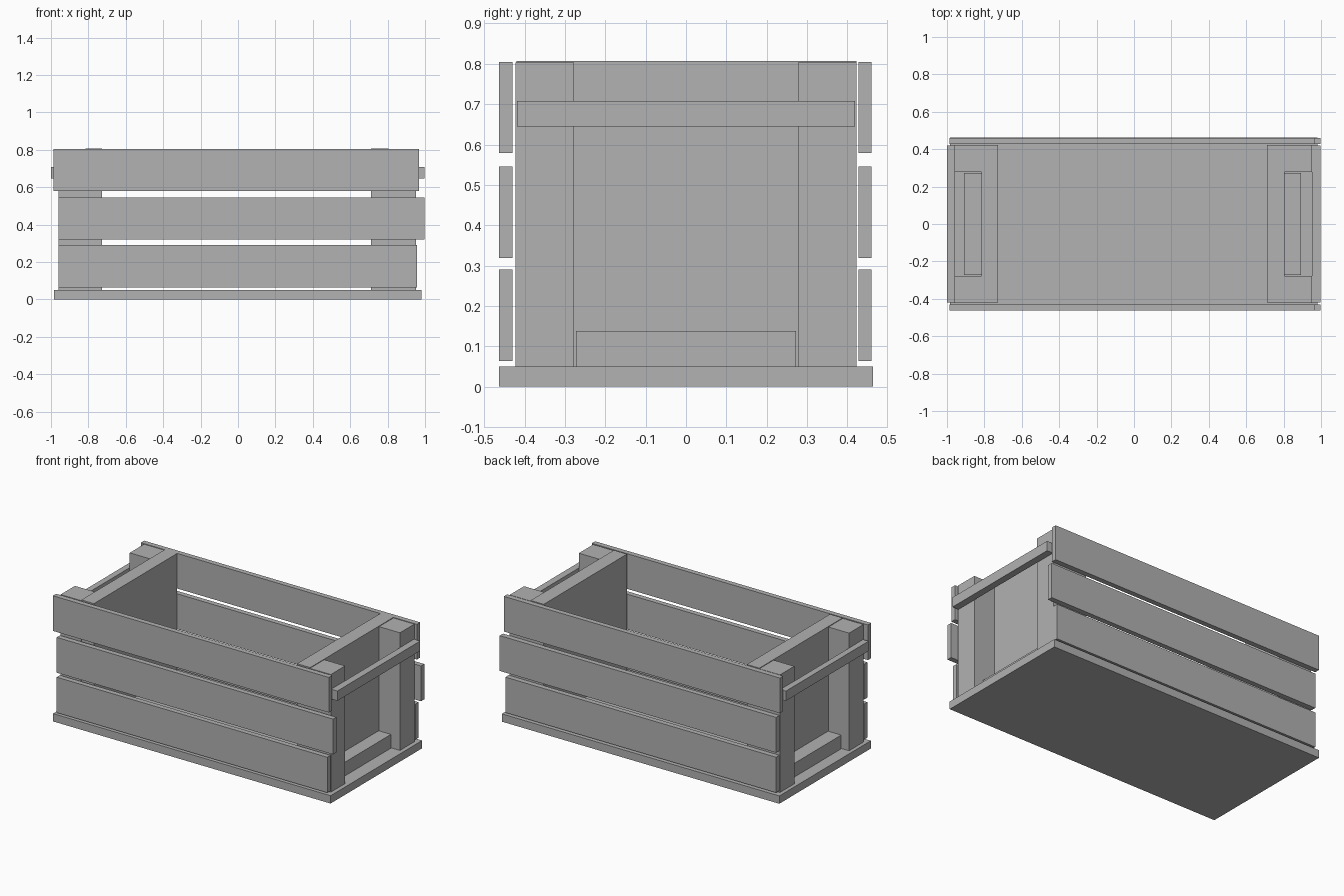
import bpy

cube = bpy.data.objects.get("Cube")
if cube:
    bpy.data.objects.remove(cube, do_unlink=True)

grey = bpy.data.materials.new("plain_grey")
grey.use_nodes = True
GREY = (0.445, 0.445, 0.445, 1)
grey.diffuse_color = GREY
grey.node_tree.nodes["Principled BSDF"].inputs["Base Color"].default_value = GREY


def board(name, x, y, z):
    """Rectangular plank spanning the given (low, high) ranges."""
    spans = (x, y, z)
    bpy.ops.mesh.primitive_cube_add(size=1, location=[(a + b) / 2 for a, b in spans])
    ob = bpy.context.object
    ob.name = name
    ob.scale = [abs(b - a) for a, b in spans]
    bpy.ops.object.transform_apply(location=False, rotation=False, scale=True)
    ob.data.materials.append(grey)
    return ob


# Floor
FLOOR = 0.05
board("floor_board", (-0.985, 0.98), (-0.463, 0.463), (0, FLOOR))

# Side slats, slightly staggered lengthways
slats = {
    "lower": ((-0.96, 0.957), (0.063, 0.29)),
    "middle": ((-0.96, 0.997), (0.319, 0.545)),
    "upper": ((-0.987, 0.968), (0.579, 0.804)),
}
for side, y in (("front", (-0.463, -0.43)), ("back", (0.427, 0.46))):
    for level, (x, z) in slats.items():
        board(f"{side}_{level}_slat", x, y, z)

# Ends: inner panel, two posts, bottom cleat and outer handle rail
ends = {
    "left": (0.712, 0.805, 0.892, 0.953, 0.997),
    "right": (-0.726, -0.815, -0.908, -0.961, -1.0),
}
for side, (inner, face, cleat, post, rail) in ends.items():
    board(f"{side}_end_panel", (inner, face), (-0.42, 0.422), (FLOOR, 0.807))
    board(f"{side}_front_post", (face, post), (-0.422, -0.277), (FLOOR, 0.803))
    board(f"{side}_back_post", (face, post), (0.277, 0.422), (FLOOR, 0.803))
    board(f"{side}_bottom_cleat", (face, cleat), (-0.273, 0.273), (FLOOR, 0.138))
    board(f"{side}_handle_rail", (post, rail), (-0.419, 0.419), (0.645, 0.708))
